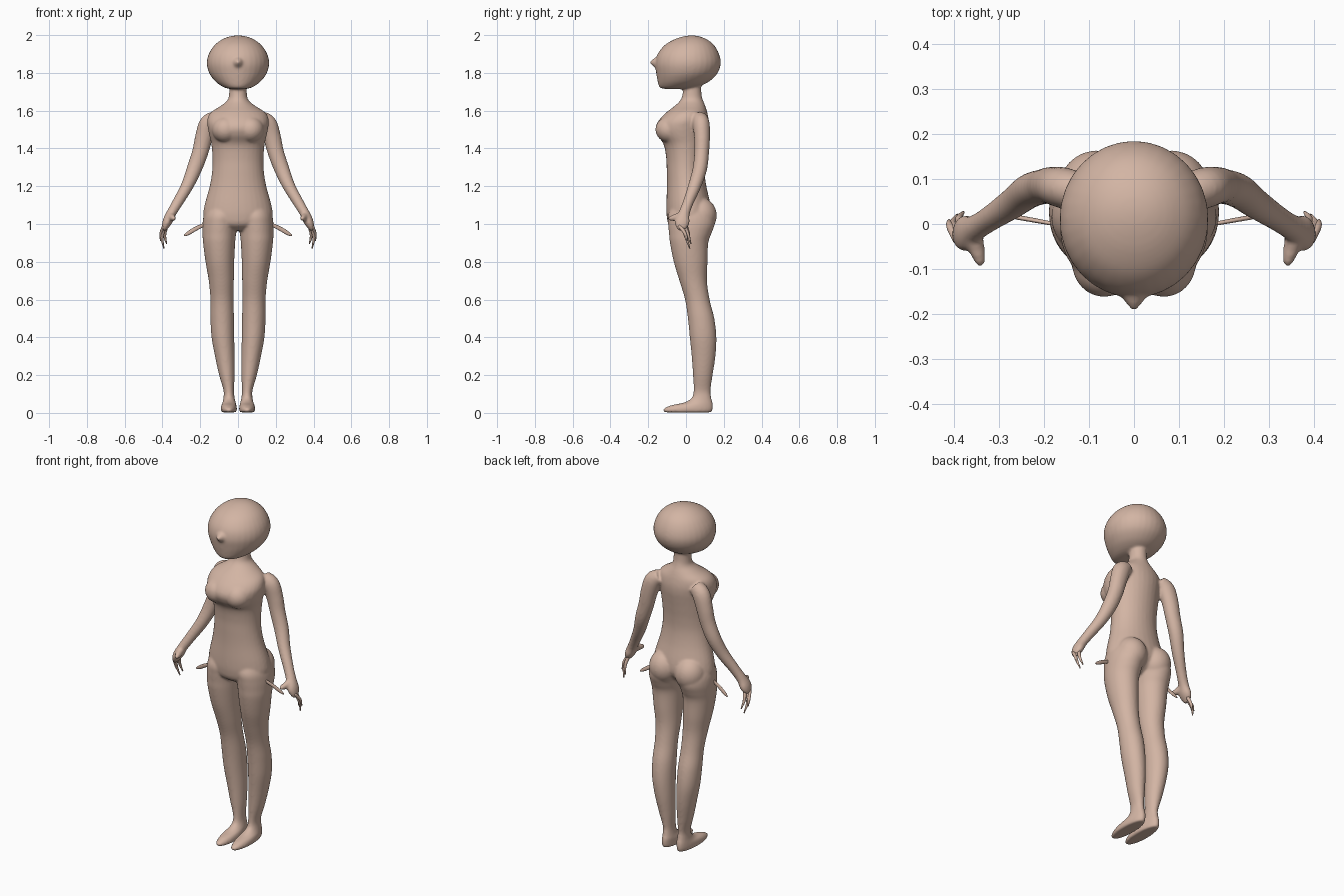
import bpy, bmesh, math
from mathutils import Vector, Matrix

skin = bpy.data.materials.new("skin")
skin.diffuse_color = (0.65, 0.46, 0.37, 1)
SIDES = 32


def spline(rows, steps=5):
    """Catmull-Rom interpolation of rows of numbers."""
    out = []
    for i in range(len(rows) - 1):
        p0, p1, p2, p3 = (rows[max(0, i - 1)], rows[i], rows[i + 1],
                          rows[min(len(rows) - 1, i + 2)])
        for s in range(steps):
            t = s / steps
            out.append([0.5 * (2 * b + (c - a) * t + (2 * a - 5 * b + 4 * c - d) * t * t
                               + (3 * b - a - 3 * c + d) * t ** 3)
                        for a, b, c, d in zip(p0, p1, p2, p3)])
    return out + [list(rows[-1])]


def skin_rings(bm, rings):
    rings = [[bm.verts.new(p) for p in r] for r in rings]
    n = len(rings[0])
    faces = [bm.faces.new(rings[0][::-1]), bm.faces.new(rings[-1])]
    for a, b in zip(rings, rings[1:]):
        for i in range(n):
            j = (i + 1) % n
            faces.append(bm.faces.new((a[i], a[j], b[j], b[i])))
    bmesh.ops.recalc_face_normals(bm, faces=faces)


def stack(bm, rows, side=1):
    """Horizontal ovals: (z, x_in, x_out, y_front, y_back)."""
    rings = []
    for z, x0, x1, y0, y1 in spline(rows):
        rings.append([Vector((side * ((x0 + x1) / 2 + (x1 - x0) / 2 * math.cos(a)),
                              (y0 + y1) / 2 + (y1 - y0) / 2 * math.sin(a), z))
                      for a in (2 * math.pi * i / SIDES for i in range(SIDES))])
    skin_rings(bm, rings)


def tube(bm, rows, side=1, sides=SIDES):
    """Tube along a path: (x, y, z, radius across, radius front to back)."""
    pts = spline(rows)
    rings = []
    for i, (x, y, z, ra, rb) in enumerate(pts):
        t = (Vector(pts[min(i + 1, len(pts) - 1)][:3]) - Vector(pts[max(i - 1, 0)][:3])).normalized()
        ref = Vector((0, 1, 0)) if abs(t.y) < 0.8 else Vector((0, 0, 1))
        u = t.cross(ref).normalized()
        v = u.cross(t)
        ring = []
        for k in range(sides):
            a = 2 * math.pi * k / sides
            p = Vector((x, y, z)) + u * ra * math.cos(a) + v * rb * math.sin(a)
            ring.append(Vector((p.x * side, p.y, p.z)))
        rings.append(ring)
    skin_rings(bm, rings)


def ball(bm, loc, radii):
    bmesh.ops.create_uvsphere(bm, u_segments=32, v_segments=20, radius=1,
                              matrix=Matrix.Translation(loc) @ Matrix.Diagonal((*radii, 1)))


def finish(bm, name):
    me = bpy.data.meshes.new(name)
    bm.to_mesh(me)
    bm.free()
    me.materials.append(skin)
    for p in me.polygons:
        p.use_smooth = True
    ob = bpy.data.objects.new(name, me)
    bpy.context.collection.objects.link(ob)
    return ob


def sym(rows):
    return [(z, -w, w, f, b) for z, w, f, b in rows]


body = bmesh.new()

# head
stack(body, sym([(1.714, .03, -.10, -.03), (1.72, .065, -.135, .03), (1.735, .095, -.145, .085),
                 (1.76, .125, -.151, .13), (1.80, .153, -.158, .168), (1.85, .165, -.163, .184),
                 (1.90, .155, -.15, .175), (1.945, .126, -.115, .15), (1.975, .088, -.067, .115),
                 (1.992, .048, -.018, .075), (1.998, .012, .018, .042)]))
# nose
tube(body, [(0, -.13, 1.85, .045, .04), (0, -.16, 1.855, .028, .028),
            (0, -.178, 1.856, .016, .016), (0, -.19, 1.857, .006, .006)])
# neck and torso
stack(body, sym([(1.76, .045, -.012, .08), (1.69, .047, -.018, .082), (1.655, .056, -.03, .09),
                 (1.625, .092, -.06, .102), (1.59, .145, -.105, .113), (1.55, .163, -.143, .12),
                 (1.51, .16, -.161, .12), (1.47, .152, -.15, .115), (1.42, .141, -.118, .108),
                 (1.35, .135, -.105, .1), (1.28, .137, -.102, .098), (1.2, .15, -.101, .108),
                 (1.1, .177, -.104, .13), (1.04, .182, -.102, .13), (.995, .15, -.09, .10),
                 (.965, .07, -.05, .06)]))
for s in (1, -1):
    # buttock
    ball(body, (s * .083, .075, 1.045), (.085, .088, .095))
    # bust
    ball(body, (s * .066, -.085, 1.5), (.072, .077, .07))
    # leg and foot
    stack(body, [(1.12, .02, .15, -.06, .10), (1.05, .0, .18, -.095, .145), (1.0, .004, .188, -.095, .152),
                 (.95, .01, .188, -.09, .135), (.9, .015, .185, -.085, .118), (.8, .02, .172, -.065, .114),
                 (.7, .022, .155, -.035, .111), (.6, .024, .146, -.005, .125), (.5, .021, .146, .01, .15),
                 (.4, .02, .14, .02, .161), (.3, .018, .122, .03, .156), (.2, .018, .1, .037, .141),
                 (.12, .021, .077, .04, .13), (.08, .018, .077, .03, .134), (.055, .012, .082, -.01, .141),
                 (.04, .008, .088, -.08, .143), (.02, .006, .091, -.121, .142), (.003, .008, .087, -.115, .135)], s)
    # arm and palm
    tube(body, [(.115, .07, 1.56, .04, .04), (.155, .08, 1.53, .05, .045), (.18, .085, 1.46, .047, .042),
                (.2, .083, 1.38, .043, .039), (.232, .073, 1.29, .04, .038), (.27, .045, 1.2, .033, .034),
                (.322, .01, 1.11, .028, .028), (.354, -.01, 1.055, .026, .03), (.373, -.02, 1.015, .026, .04),
                (.386, -.02, .985, .018, .032), (.39, -.015, .968, .008, .018)], s)
    # thumb
    tube(body, [(.358, -.015, 1.045, .022, .022), (.35, -.05, 1.035, .019, .02),
                (.342, -.08, 1.03, .013, .014), (.339, -.095, 1.028, .006, .006)], s)

ob = finish(body, "body")
# fuse the parts into one soft skin
mod = ob.modifiers.new("fuse", 'REMESH')
mod.mode = 'VOXEL'
mod.voxel_size = 0.0065
mod.use_smooth_shade = True
mod = ob.modifiers.new("soften", 'SMOOTH')
mod.factor = 0.5
mod.iterations = 8

# fingers, and the stray finger at each hip
fingers = [((.392, -.035, .99), (.408, -.005, .95), (.410, .008, .91)),
           ((.388, -.02, .985), (.402, .0, .93), (.392, .02, .87)),
           ((.380, -.005, .985), (.388, .012, .94), (.378, .026, .895))]
for s, label in ((1, "left"), (-1, "right")):
    bm = bmesh.new()
    for a, b, c in fingers:
        tube(bm, [(*a, .01, .01), (*b, .008, .008), (*c, .003, .003)], s, 12)
    finish(bm, label + "_fingers")
    bm = bmesh.new()
    tube(bm, [(.16, -.003, 1.005, .008, .004), (.22, .008, .977, .011, .005),
              (.265, .016, .95, .01, .005), (.285, .02, .938, .003, .002)], s, 12)
    finish(bm, label + "_hip_finger")
